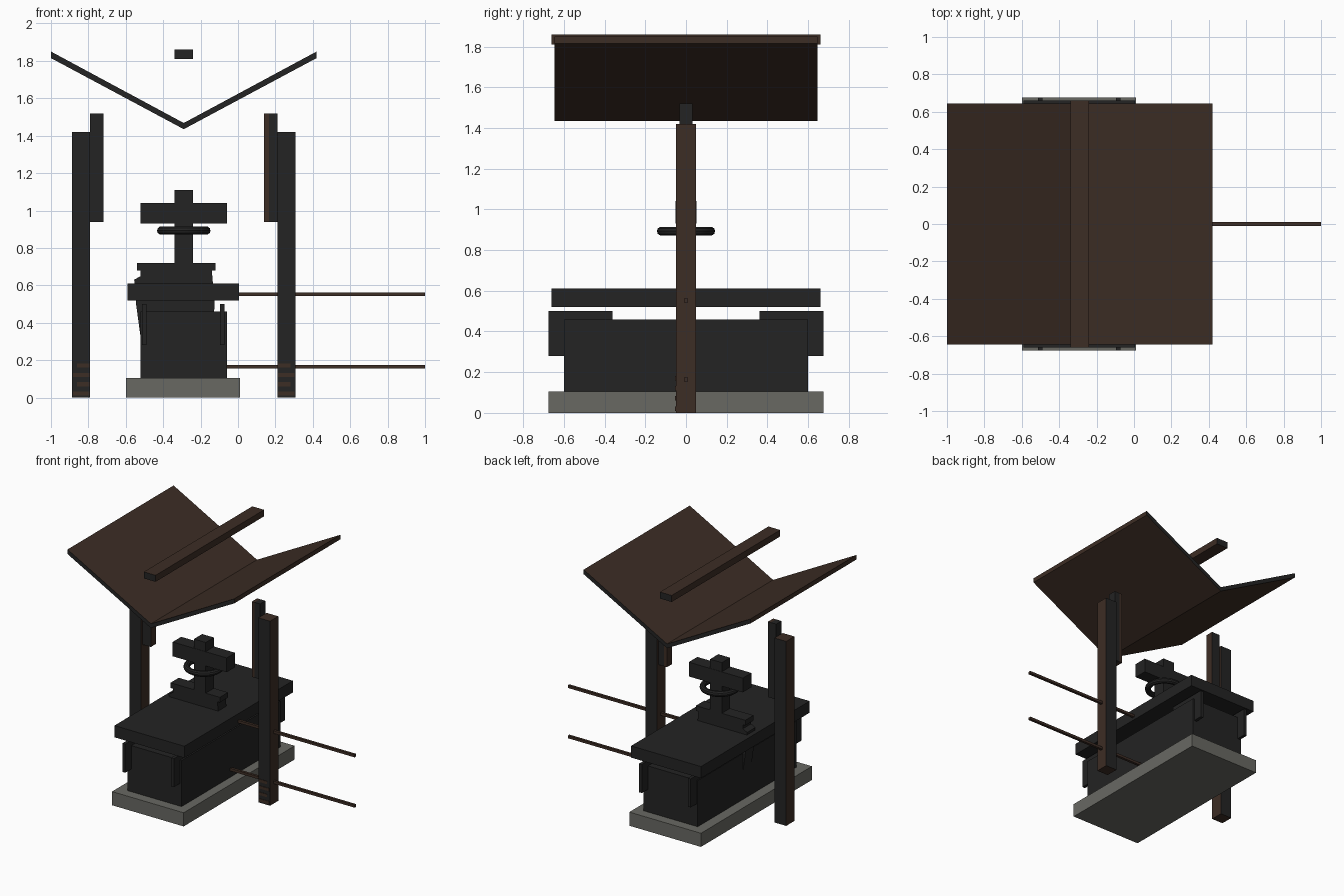
import bpy
import bmesh
from mathutils import Vector

cube = bpy.data.objects.get("Cube")
if cube:
    bpy.data.objects.remove(cube, do_unlink=True)


def make_material(name, rgb):
    m = bpy.data.materials.new(name)
    m.use_nodes = True
    m.diffuse_color = (*rgb, 1)
    m.node_tree.nodes["Principled BSDF"].inputs["Base Color"].default_value = (*rgb, 1)
    return m


IRON = make_material("dark iron", (0.017, 0.017, 0.017))
WOOD = make_material("brown wood", (0.046, 0.026, 0.018))
STONE = make_material("grey concrete", (0.14, 0.14, 0.124))


def finish(name, bm, mats, rule=None):
    """Turn a bmesh into an object; rule(normal) says which faces get the second material."""
    bmesh.ops.recalc_face_normals(bm, faces=bm.faces)
    bm.normal_update()
    if rule:
        for f in bm.faces:
            f.material_index = int(rule(f.normal))
    mesh = bpy.data.meshes.new(name)
    bm.to_mesh(mesh)
    bm.free()
    for m in mats:
        mesh.materials.append(m)
    ob = bpy.data.objects.new(name, mesh)
    bpy.context.collection.objects.link(ob)
    return ob


def box(name, x, y, z, mats, rule=None):
    bm = bmesh.new()
    bmesh.ops.create_cube(bm, size=1)
    for v in bm.verts:
        v.co = Vector(r[0] if c < 0 else r[1] for c, r in zip(v.co, (x, y, z)))
    return finish(name, bm, mats, rule)


def prism(name, profile, half, mats, rule=None):
    """Extrude an x-z profile along y, centred."""
    bm = bmesh.new()
    face = bm.faces.new([bm.verts.new((x, -half, z)) for x, z in profile])
    new = bmesh.ops.extrude_face_region(bm, geom=[face])["geom"]
    bmesh.ops.translate(bm, vec=(0, 2 * half, 0),
                        verts=[v for v in new if isinstance(v, bmesh.types.BMVert)])
    return finish(name, bm, mats, rule)


def end_grain(n):
    return abs(n.y) > 0.5


TIMBER = [WOOD, IRON]
MID = -0.29
THIN = (-0.05, 0.05)

# Concrete base, iron body and table
box("base_slab", (-0.6, 0.01), (-0.675, 0.675), (0, 0.105), [STONE])
box("press_body", (-0.52, -0.06), (-0.6, 0.6), (0.105, 0.46), [IRON])
box("table_top", (-0.59, 0.005), (-0.66, 0.66), (0.52, 0.61), [IRON])

# Corner brackets
for side, bx in (("right", -0.5), ("left", -0.085)):
    for end, ys in (("front", (-0.675, -0.36)), ("back", (0.36, 0.675))):
        box(f"{end}_{side}_bracket", (bx - 0.012, bx + 0.012), ys, (0.28, 0.5), [IRON])

# Central block under the screw and its cap
prism("centre_block", [(-0.515, 0.28), (-0.14, 0.28), (-0.125, 0.5), (-0.14, 0.68),
                       (-0.52, 0.68), (-0.52, 0.65), (-0.555, 0.63), (-0.545, 0.5)],
      0.05, [IRON])
box("block_cap", (-0.54, -0.12), THIN, (0.68, 0.72), [IRON])

# Screw column, crossbeam and handwheel
box("screw_column", (-0.34, -0.24), THIN, (0.6, 1.11), [IRON])
box("crossbeam", (-0.52, -0.06), (-0.052, 0.052), (0.93, 1.04), [IRON])
bpy.ops.mesh.primitive_torus_add(location=(MID, 0, 0.893), major_radius=0.121,
                                 minor_radius=0.022, major_segments=32, minor_segments=10)
wheel = bpy.context.object
wheel.name = "handwheel"
wheel.data.materials.append(IRON)
bpy.ops.object.shade_smooth_by_angle()

# Side posts with braces on their inner faces, dark weathering and bare patches at the foot
for side, s in (("left", 1), ("right", -1)):
    def span(a, b):
        return tuple(sorted((MID + s * a, MID + s * b)))

    box(f"{side}_post", span(0.5, 0.598), THIN, (0, 1.42), TIMBER, end_grain)
    box(f"{side}_brace", span(0.455, 0.5), (-0.032, 0.032), (0.94, 1.52), [IRON])
    box(f"{side}_brace_facing", span(0.43, 0.455), (-0.032, 0.032), (0.94, 1.52),
        [WOOD, IRON], lambda n, s=s: end_grain(n) and s < 0)
    for i in range(4):
        z = 0.01 + i * 0.05
        box(f"{side}_post_patch_{i}", span(0.505, 0.592 - 0.02 * (i % 2)),
            (-0.053, -0.049), (z, z + 0.022), [WOOD])

# Long rods
for name, start, z in (("upper_rod", -0.02, 0.552), ("lower_rod", -0.08, 0.165)):
    box(name, (start, 1.0), (-0.01, 0.01), (z - 0.01, z + 0.01), [WOOD])

# Valley roof and the beam above it
prism("roof", [(-1, 1.815), (MID, 1.435), (0.42, 1.815), (0.42, 1.85),
               (MID, 1.468), (-1, 1.85)], 0.645, TIMBER, end_grain)
box("ridge_beam", (-0.34, -0.24), (-0.66, 0.66), (1.81, 1.86), TIMBER, end_grain)
